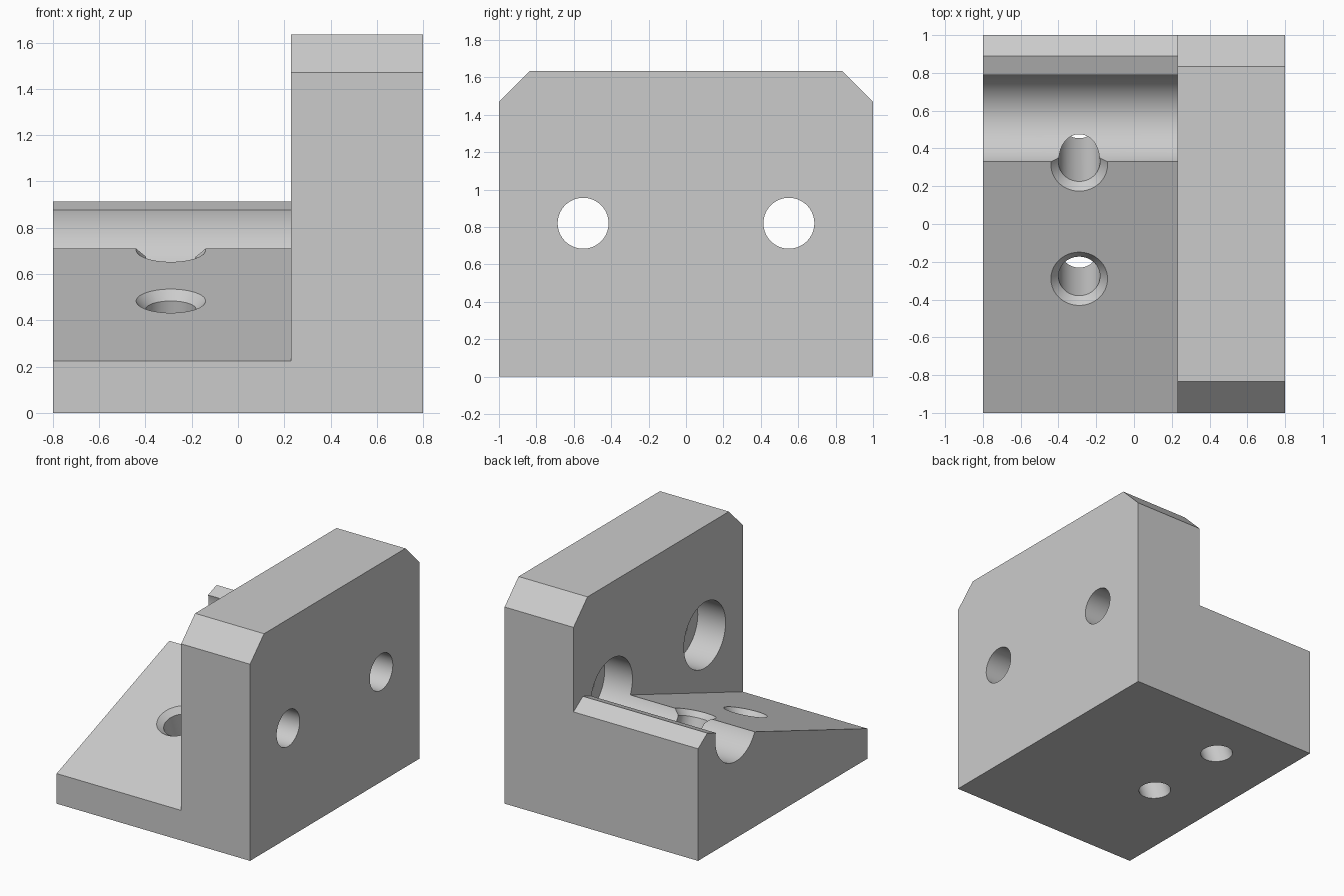
import bpy
import bmesh
from math import atan, pi
from mathutils import Matrix, Vector

if "Cube" in bpy.data.objects:
    bpy.data.objects.remove(bpy.data.objects["Cube"], do_unlink=True)

STEP_X = 0.23          # inner face of the upright wall
SLOPE = 0.364          # rise of the ramp per unit of depth
TILT = atan(SLOPE)


def ramp_height(y):
    return 0.225 + SLOPE * (y + 1)


def add_object(name, bm):
    bmesh.ops.recalc_face_normals(bm, faces=bm.faces)
    mesh = bpy.data.meshes.new(name)
    bm.to_mesh(mesh)
    bm.free()
    obj = bpy.data.objects.new(name, mesh)
    bpy.context.collection.objects.link(obj)
    return obj


def extrude_x(name, profile, x0, x1):
    """Prism along x from a (y, z) profile."""
    bm = bmesh.new()
    face = bm.faces.new([bm.verts.new((x0, y, z)) for y, z in profile])
    result = bmesh.ops.extrude_face_region(bm, geom=[face])
    verts = [v for v in result["geom"] if isinstance(v, bmesh.types.BMVert)]
    bmesh.ops.translate(bm, verts=verts, vec=(x1 - x0, 0, 0))
    return add_object(name, bm)


def cone(name, centre, rotation, r_low, r_high, length):
    """Cone or cylinder centred on a point, its axis turned by a matrix."""
    bm = bmesh.new()
    bmesh.ops.create_cone(bm, cap_ends=True, segments=96, radius1=r_low,
                          radius2=r_high, depth=length,
                          matrix=Matrix.Translation(centre) @ rotation)
    return add_object(name, bm)


def cut(body, cutter):
    cutter.hide_render = True
    mod = body.modifiers.new("cut", 'BOOLEAN')
    mod.operation = 'DIFFERENCE'
    mod.solver = 'EXACT'
    mod.object = cutter
    bpy.context.view_layer.objects.active = body
    bpy.ops.object.modifier_apply(modifier=mod.name)
    bpy.data.objects.remove(cutter, do_unlink=True)


# Block with the chamfered silhouette of the wall
half = [(1, 0), (1, 1.47), (0.835, 1.635)]
outline = half + [(-y, z) for y, z in reversed(half)]
body = extrude_x("angle_bracket", outline, -0.8, 0.8)

# Clear the space above the ramp and its sloped back lip
above_ramp = [(-1.1, ramp_height(-1.1)), (0.89, ramp_height(0.89)),
              (1.1, 0.77), (1.1, 1.8), (-1.1, 1.8)]
cut(body, extrude_x("ramp_cutter", above_ramp, -1, STEP_X))

# Wall bolt holes with counterbores; the rear one also forms the groove
along_x = Matrix.Rotation(pi / 2, 4, 'Y')
for y in (-0.55, 0.55):
    cut(body, cone("bolt_hole_cutter", Vector((0.6, y, 0.82)), along_x,
                   0.136, 0.136, 1.2))
    start, end = -1, STEP_X + 0.23
    cut(body, cone("counterbore_cutter", Vector(((start + end) / 2, y, 0.82)),
                   along_x, 0.246, 0.246, end - start))

# Countersunk screw holes square to the ramp
tilted = Matrix.Rotation(TILT, 4, 'X')
axis = tilted @ Vector((0, 0, 1))
for y in (-0.29, 0.315):
    mouth = Vector((-0.29, y, ramp_height(y)))
    cut(body, cone("screw_hole_cutter", mouth - axis * 0.4, tilted,
                   0.11, 0.11, 1.6))
    cut(body, cone("countersink_cutter", mouth, tilted, 0.05, 0.25, 0.2))

# Plain grey finish
grey = bpy.data.materials.new("plain_grey")
grey.use_nodes = True
colour = (0.6, 0.6, 0.6, 1)
grey.diffuse_color = colour
grey.node_tree.nodes["Principled BSDF"].inputs["Base Color"].default_value = colour
body.data.materials.clear()
body.data.materials.append(grey)
for poly in body.data.polygons:
    poly.material_index = 0

# Smooth bores, crisp edges
bpy.ops.object.select_all(action='DESELECT')
body.select_set(True)
bpy.context.view_layer.objects.active = body
bpy.ops.object.shade_smooth_by_angle(angle=pi / 9)
